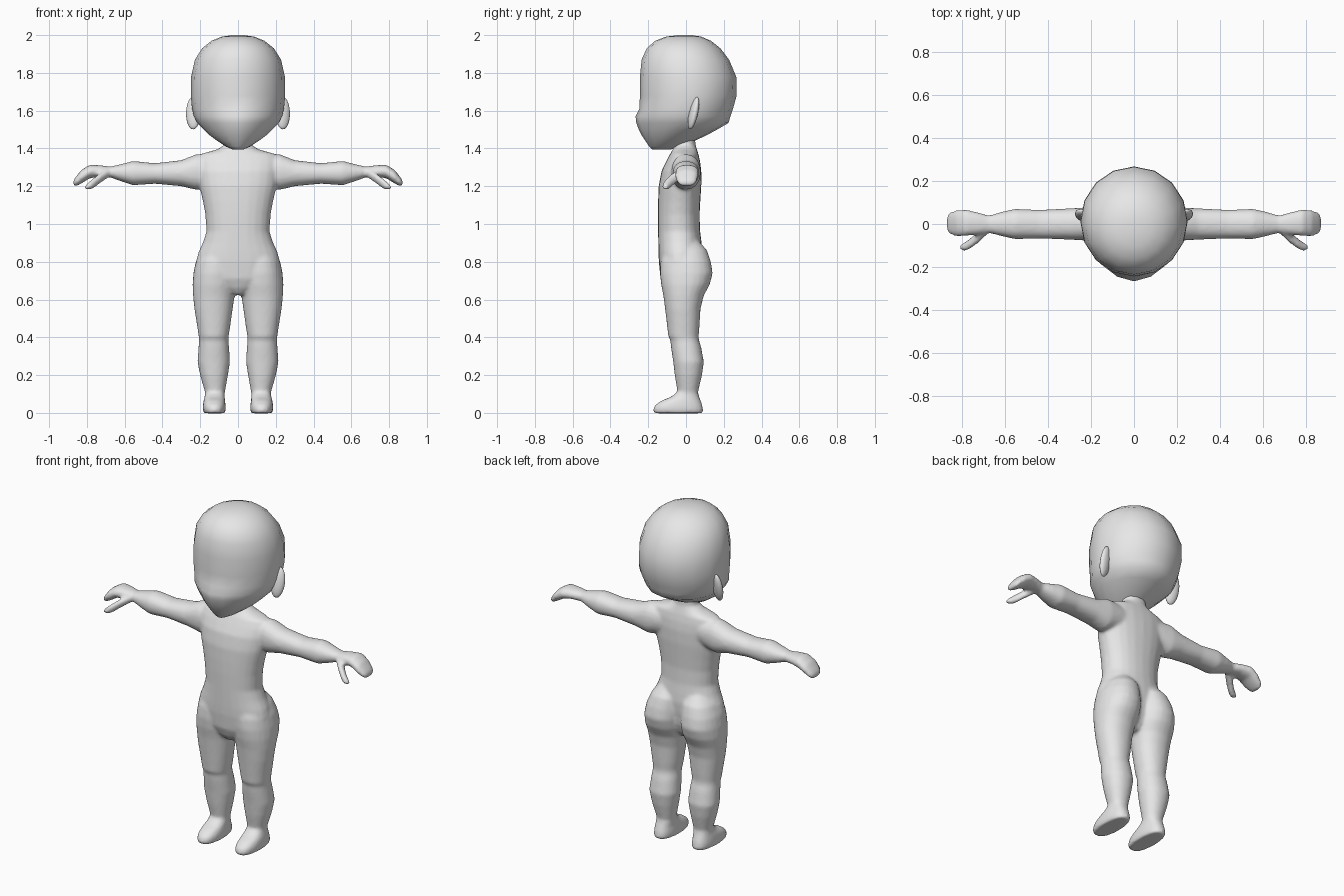
import bpy, bmesh, math
from mathutils import Matrix

grey = bpy.data.materials.new("plain grey")
grey.diffuse_color = (0.8, 0.8, 0.8, 1)


def loft(bm, rings, axis="z", n=16, power=2.0, side=1):
    """Skin closed oval rings (t, a0, a1, b0, b1[, front power]) along an axis."""
    loops = []
    for t, a0, a1, b0, b1, *front in rings:
        loop = []
        for i in range(n):
            ang = 2 * math.pi * i / n
            c, s = math.cos(ang), math.sin(ang)
            p = front[0] if front and s < 0 else power
            a = (a0 + a1) / 2 + (a1 - a0) / 2 * math.copysign(abs(c) ** (2 / p), c)
            b = (b0 + b1) / 2 + (b1 - b0) / 2 * math.copysign(abs(s) ** (2 / p), s)
            co = (a, b, t) if axis == "z" else (t, a, b)
            loop.append(bm.verts.new((co[0] * side, co[1], co[2])))
        loops.append(loop)
    for lo, hi in zip(loops, loops[1:]):
        for i in range(n):
            j = (i + 1) % n
            bm.faces.new((lo[i], lo[j], hi[j], hi[i]))
    bm.faces.new(loops[0][::-1])
    bm.faces.new(loops[-1])


def finish(bm, name):
    bmesh.ops.recalc_face_normals(bm, faces=bm.faces)
    me = bpy.data.meshes.new(name)
    bm.to_mesh(me)
    bm.free()
    me.materials.append(grey)
    for p in me.polygons:
        p.use_smooth = True
    ob = bpy.data.objects.new(name, me)
    bpy.context.collection.objects.link(ob)
    return ob


# Torso and neck: z, half width, back and front depth
torso = [(0.625, 0.03, -0.09, 0.03), (0.66, 0.11, -0.115, 0.055),
         (0.71, 0.20, -0.135, 0.075), (0.80, 0.223, -0.144, 0.085),
         (0.85, 0.21, -0.146, 0.088), (0.90, 0.187, -0.147, 0.083),
         (0.96, 0.167, -0.148, 0.075), (1.05, 0.173, -0.149, 0.072),
         (1.12, 0.186, -0.148, 0.076), (1.20, 0.205, -0.145, 0.081),
         (1.28, 0.217, -0.130, 0.081), (1.33, 0.22, -0.106, 0.075),
         (1.37, 0.20, -0.085, 0.066), (1.395, 0.11, -0.07, 0.058),
         (1.42, 0.07, -0.06, 0.05), (1.50, 0.068, -0.055, 0.048)]
# Leg with buttock: z, inner x, outer x, front y, back y
leg = [(0.92, 0.04, 0.15, -0.10, 0.06), (0.86, 0.006, 0.198, -0.12, 0.112),
       (0.80, 0.004, 0.224, -0.135, 0.132), (0.74, 0.004, 0.236, -0.138, 0.142),
       (0.68, 0.006, 0.241, -0.132, 0.126), (0.62, 0.018, 0.238, -0.12, 0.094),
       (0.55, 0.028, 0.231, -0.111, 0.077), (0.45, 0.042, 0.215, -0.099, 0.071),
       (0.405, 0.05, 0.208, -0.094, 0.067), (0.385, 0.051, 0.206, -0.083, 0.069),
       (0.35, 0.047, 0.209, -0.08, 0.08), (0.27, 0.042, 0.215, -0.068, 0.095),
       (0.20, 0.053, 0.201, -0.06, 0.085), (0.11, 0.069, 0.175, -0.045, 0.064),
       (0.04, 0.075, 0.172, -0.04, 0.06)]
# Foot
foot = [(-0.002, 0.07, 0.18, -0.168, 0.088), (0.015, 0.065, 0.186, -0.175, 0.092),
        (0.04, 0.065, 0.186, -0.166, 0.087), (0.065, 0.069, 0.182, -0.13, 0.078),
        (0.085, 0.07, 0.177, -0.08, 0.07), (0.11, 0.072, 0.173, -0.045, 0.063)]
# Arm and mitten hand: x, front y, back y, bottom z, top z
arm = [(0.12, -0.07, 0.07, 1.21, 1.36), (0.22, -0.078, 0.078, 1.18, 1.37),
       (0.30, -0.073, 0.073, 1.20, 1.338), (0.44, -0.068, 0.066, 1.213, 1.322),
       (0.555, -0.071, 0.071, 1.205, 1.334), (0.62, -0.056, 0.056, 1.226, 1.317),
       (0.675, -0.042, 0.04, 1.246, 1.304), (0.73, -0.05, 0.055, 1.25, 1.311),
       (0.785, -0.056, 0.068, 1.242, 1.314), (0.83, -0.058, 0.064, 1.214, 1.286),
       (0.86, -0.047, 0.054, 1.198, 1.248), (0.872, -0.03, 0.035, 1.203, 1.23)]
thumb = [(0.68, -0.045, 0.0, 1.25, 1.295), (0.73, -0.092, -0.035, 1.215, 1.27),
         (0.765, -0.117, -0.068, 1.188, 1.244), (0.79, -0.128, -0.085, 1.178, 1.222),
         (0.81, -0.12, -0.095, 1.182, 1.205)]

# Body: limbs and torso fused into one smooth skin
bm = bmesh.new()
loft(bm, [(z, -w, w, y0, y1) for z, w, y0, y1 in torso], n=24, power=2.2)
for s in (1, -1):
    loft(bm, leg, n=24, power=2.15, side=s)
    loft(bm, foot, n=24, power=2.4, side=s)
    loft(bm, arm, "x", n=20, power=2.2, side=s)
    loft(bm, thumb, "x", n=12, side=s)
body = finish(bm, "body")
remesh = body.modifiers.new("fuse", "REMESH")
remesh.mode = "VOXEL"
remesh.voxel_size = 0.009
remesh.use_smooth_shade = True
soften = body.modifiers.new("soften", "SMOOTH")
soften.factor = 0.5
soften.iterations = 8

# Head: z, half width, front y, back y, front roundness
head = [(1.395, 0.03, -0.18, -0.08, 2.0), (1.41, 0.065, -0.195, -0.02, 1.9),
        (1.44, 0.11, -0.215, 0.045, 1.8), (1.47, 0.15, -0.235, 0.11, 1.75),
        (1.50, 0.182, -0.25, 0.165, 1.7), (1.535, 0.215, -0.263, 0.225, 1.7),
        (1.57, 0.234, -0.267, 0.235, 1.75), (1.61, 0.243, -0.247, 0.249, 1.9),
        (1.68, 0.25, -0.244, 0.268, 2.0), (1.78, 0.248, -0.244, 0.266, 2.0),
        (1.87, 0.228, -0.235, 0.228, 2.0), (1.93, 0.19, -0.208, 0.182, 2.0),
        (1.97, 0.14, -0.163, 0.132, 2.0), (1.992, 0.085, -0.105, 0.08, 2.0),
        (2.0, 0.03, -0.04, 0.03, 2.0)]
bm = bmesh.new()
loft(bm, [(z, -w, w, y0, y1, f) for z, w, y0, y1, f in head])
finish(bm, "head")

# Ears: thin upright shells, tops leaning back
for s, name in ((1, "ear_left"), (-1, "ear_right")):
    bm = bmesh.new()
    place = (Matrix.Translation((0.237 * s, 0.04, 1.587))
             @ Matrix.Rotation(-0.22, 4, "X") @ Matrix.Rotation(0.3 * s, 4, "Z")
             @ Matrix.Diagonal((0.04, 0.022, 0.088, 1)))
    bmesh.ops.create_uvsphere(bm, u_segments=16, v_segments=10, radius=1, matrix=place)
    finish(bm, name)
